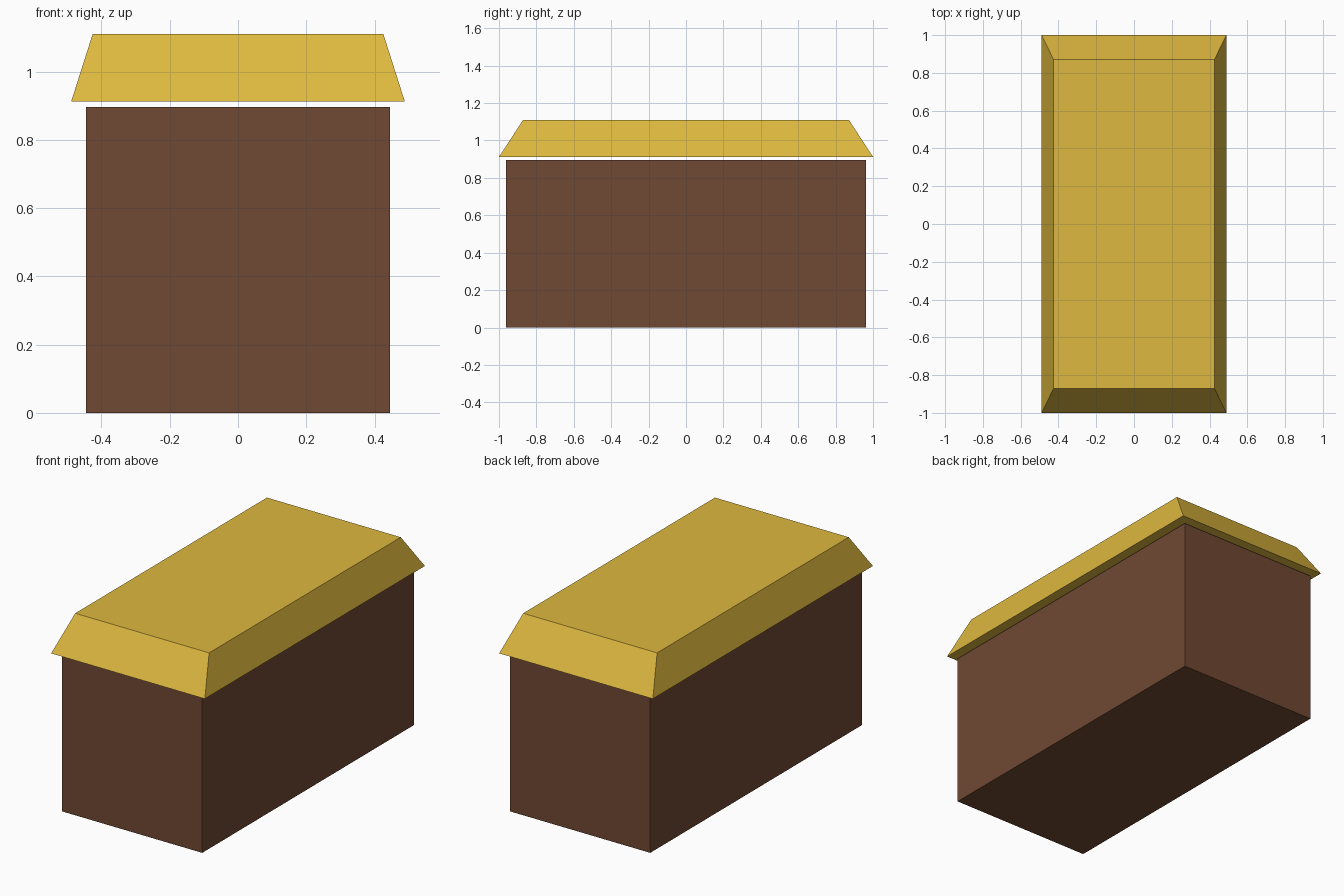
import bpy
import bmesh

if "Cube" in bpy.data.objects:
    bpy.data.objects.remove(bpy.data.objects["Cube"])


def material(name, colour):
    mat = bpy.data.materials.new(name)
    mat.diffuse_color = colour
    mat.use_nodes = True
    mat.node_tree.nodes["Principled BSDF"].inputs["Base Color"].default_value = mat.diffuse_color
    return mat


def tapered_box(name, bottom, top, z0, z1, mat):
    """Closed box with half-sizes (x, y) given at the bottom and the top."""
    bm = bmesh.new()
    bmesh.ops.create_cube(bm, size=2)
    for v in bm.verts:
        half, z = (top, z1) if v.co.z > 0 else (bottom, z0)
        v.co = (v.co.x * half[0], v.co.y * half[1], z)
    mesh = bpy.data.meshes.new(name)
    bm.to_mesh(mesh)
    bm.free()
    mesh.materials.append(mat)
    obj = bpy.data.objects.new(name, mesh)
    bpy.context.collection.objects.link(obj)
    return obj


brown = material("brown", (0.16, 0.065, 0.032, 1))
gold = material("gold", (0.73, 0.48, 0.05, 1))

# Chest body
tapered_box("chest_body", (0.446, 0.962), (0.446, 0.962), 0, 0.897, brown)

# Overhanging lid with sloped sides, floating just above the body
tapered_box("chest_lid", (0.489, 1.0), (0.426, 0.871), 0.912, 1.11, gold)
